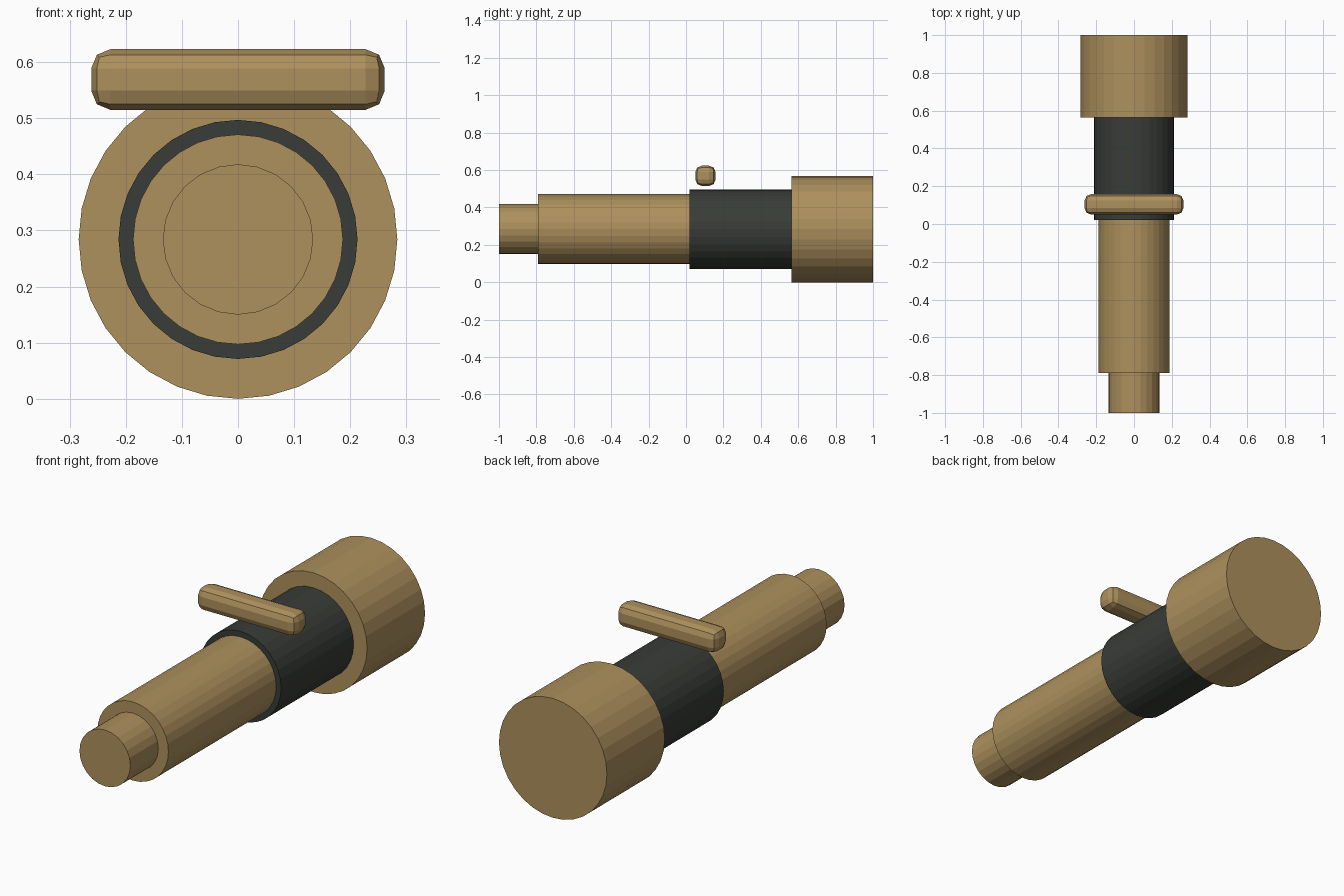
import bpy, math

if "Cube" in bpy.data.objects:
    bpy.data.objects.remove(bpy.data.objects["Cube"])

AXIS_Z = 0.284


def material(name, color):
    m = bpy.data.materials.new(name)
    m.diffuse_color = (*color, 1)
    m.use_nodes = True
    m.node_tree.nodes["Principled BSDF"].inputs["Base Color"].default_value = m.diffuse_color
    return m


brass = material("brass", (0.42, 0.28, 0.11))
grip = material("dark_grip", (0.04, 0.045, 0.038))


def tube(name, radius, y0, y1, mat, sides=32):
    bpy.ops.mesh.primitive_cylinder_add(
        vertices=sides, radius=radius, depth=y1 - y0,
        location=(0, (y0 + y1) / 2, AXIS_Z), rotation=(math.pi / 2, 0, 0))
    ob = bpy.context.object
    ob.name = name
    ob.data.materials.append(mat)
    return ob


# Stepped telescope body, eyepiece to front end
tube("eyepiece", 0.134, -1.0, -0.79, brass, 24)
tube("rear_barrel", 0.187, -0.79, 0.02, brass)
tube("grip_sleeve", 0.213, 0.02, 0.565, grip)
tube("front_barrel", 0.284, 0.565, 1.0, brass)

# Rounded crossbar floating above the sleeve
bpy.ops.mesh.primitive_cube_add(size=1, location=(0, 0.104, 0.569))
bar = bpy.context.object
bar.name = "crossbar"
bar.scale = (0.523, 0.108, 0.108)
bpy.ops.object.transform_apply(location=False, rotation=False, scale=True)
bevel = bar.modifiers.new("rounding", "BEVEL")
bevel.width = 0.034
bevel.segments = 2
bar.data.materials.append(brass)
